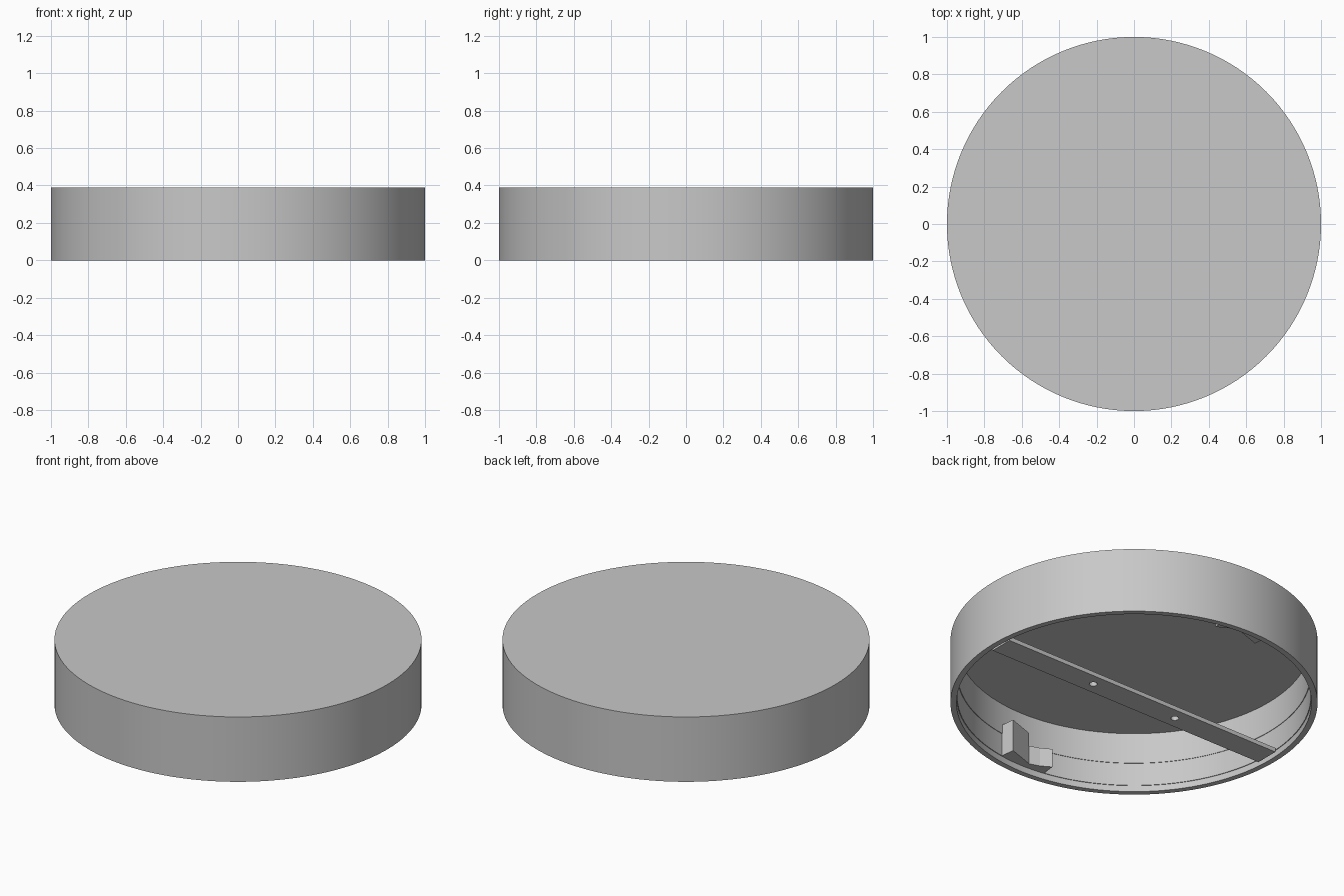
import bpy, bmesh, math

if "Cube" in bpy.data.objects:
    bpy.data.objects.remove(bpy.data.objects["Cube"])

SEG = 128
grey = bpy.data.materials.new("light_grey")
grey.diffuse_color = (0.58, 0.58, 0.58, 1)
grey.use_nodes = True
grey.node_tree.nodes["Principled BSDF"].inputs["Base Color"].default_value = grey.diffuse_color


def finish(bm, name, smooth=False):
    bmesh.ops.recalc_face_normals(bm, faces=bm.faces)
    me = bpy.data.meshes.new(name)
    bm.to_mesh(me)
    bm.free()
    me.materials.append(grey)
    ob = bpy.data.objects.new(name, me)
    bpy.context.collection.objects.link(ob)
    if smooth:
        bpy.ops.object.select_all(action='DESELECT')
        ob.select_set(True)
        bpy.context.view_layer.objects.active = ob
        bpy.ops.object.shade_smooth_by_angle(angle=math.radians(30))
    return ob


def lathe(name, profile):
    """Revolve (radius, z) points, capping the first and last ring."""
    bm = bmesh.new()
    rings = [[bm.verts.new((r * math.cos(2 * math.pi * i / SEG),
                            r * math.sin(2 * math.pi * i / SEG), z))
              for i in range(SEG)] for r, z in profile]
    for a, b in zip(rings, rings[1:]):
        for i in range(SEG):
            j = (i + 1) % SEG
            bm.faces.new((a[i], a[j], b[j], b[i]))
    bm.faces.new(rings[0])
    bm.faces.new(rings[-1])
    return finish(bm, name, True)


def prism(name, outline, z0, z1, turn=1):
    """Extrude an outline upward; turn=-1 rotates it half a turn."""
    bm = bmesh.new()
    low = [bm.verts.new((turn * x, turn * y, z0)) for x, y in outline]
    high = [bm.verts.new((turn * x, turn * y, z1)) for x, y in outline]
    n = len(outline)
    bm.faces.new(low)
    bm.faces.new(high)
    for i in range(n):
        j = (i + 1) % n
        bm.faces.new((low[i], low[j], high[j], high[i]))
    return finish(bm, name)


def rect(x0, x1, y0, y1):
    return [(x0, y0), (x1, y0), (x1, y1), (x0, y1)]


# Round cover: hollow shell with a thin stepped inner wall
lathe("cover_shell", [(1, 0.39), (1, 0), (0.967, 0), (0.967, 0.037),
                      (0.963, 0.037), (0.963, 0.175), (0.96, 0.175),
                      (0.96, 0.36)])

# Mounting bar across the opening, with two screw holes
bar = prism("mounting_bar", rect(-0.945, 0.945, -0.072, 0.072), 0.01, 0.035)
for side in (-1, 1):
    circle = [(side * 0.29 + 0.022 * math.cos(a * math.pi / 12),
               0.022 * math.sin(a * math.pi / 12)) for a in range(24)]
    cutter = prism("screw_hole_cutter", circle, -0.05, 0.1)
    cutter.hide_render = True
    cutter.hide_set(True)
    mod = bar.modifiers.new("screw_hole", 'BOOLEAN')
    mod.operation = 'DIFFERENCE'
    mod.solver = 'EXACT'
    mod.object = cutter

# Small tabs joining the bar ends to the wall
for side in (-1, 1):
    prism("bar_end_tab", rect(0.925, 0.964, -0.035, 0.035), 0.033, 0.055, side)

# Two wall clips, each a tall stop and a lower wedge
for side in (-1, 1):
    prism("clip_stop", [(0.14, -0.962), (0.13, -0.87), (-0.03, -0.925),
                        (-0.03, -0.975)], 0.037, 0.23, side)
    prism("clip_wedge", [(-0.03, -0.975), (-0.03, -0.925), (-0.09, -0.905),
                         (-0.15, -0.87), (-0.16, -0.96)], 0.037, 0.15, side)
